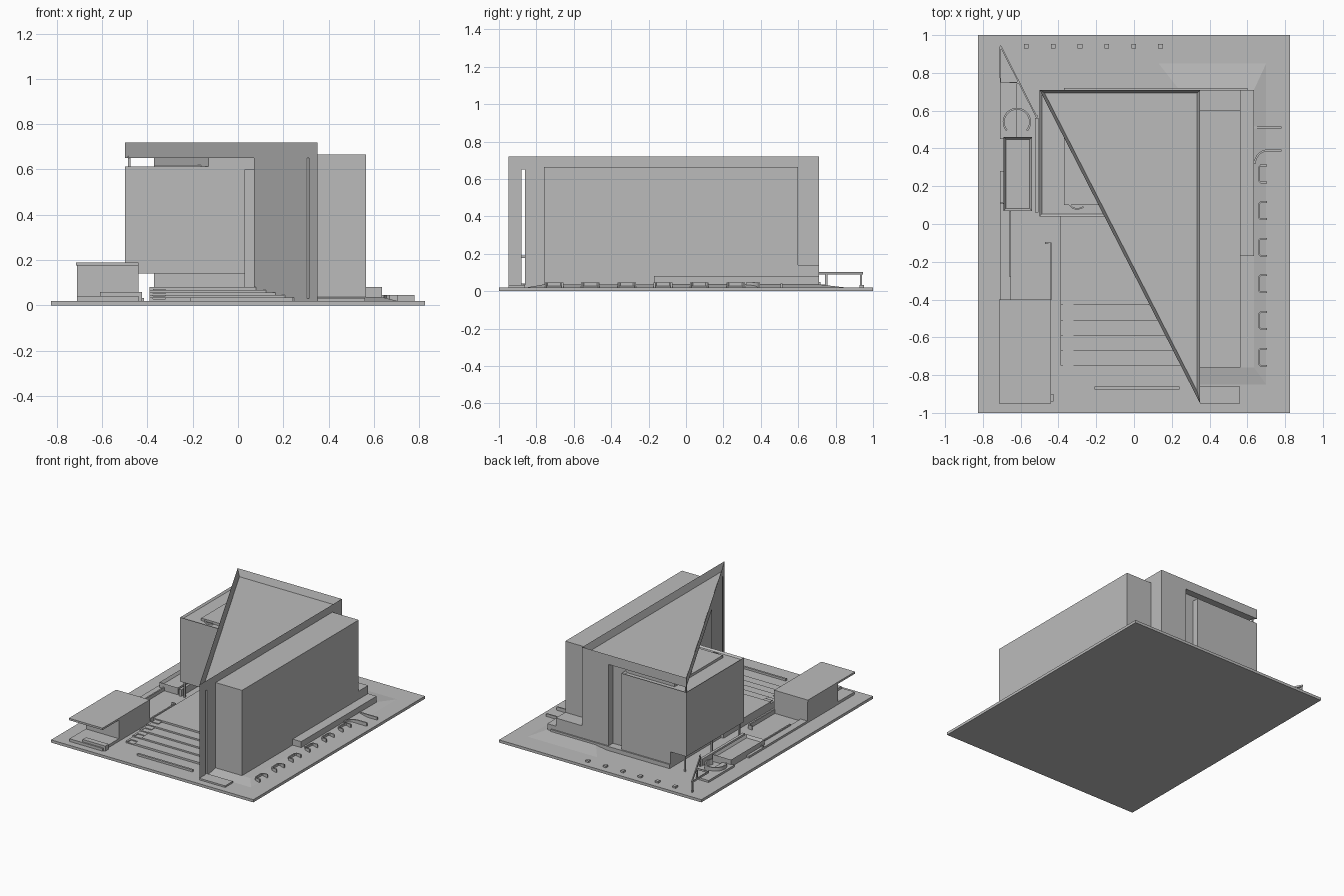
import bpy, bmesh, math
from mathutils import Vector

old = bpy.data.objects.get("Cube")
if old:
    bpy.data.objects.remove(old, do_unlink=True)

GREY = (0.5, 0.5, 0.5, 1)
mat = bpy.data.materials.new("plain grey")
mat.use_nodes = True
mat.diffuse_color = GREY
mat.node_tree.nodes["Principled BSDF"].inputs["Base Color"].default_value = GREY

GROUND = 0.02


def finish(name, bm):
    bmesh.ops.recalc_face_normals(bm, faces=bm.faces)
    mesh = bpy.data.meshes.new(name)
    bm.to_mesh(mesh)
    bm.free()
    mesh.materials.append(mat)
    ob = bpy.data.objects.new(name, mesh)
    bpy.context.collection.objects.link(ob)
    return ob


def prism(name, pts, z0, z1, rim=0, sink=0):
    """Extruded outline; rim and sink leave a parapet round a lowered deck."""
    bm = bmesh.new()
    face = bm.faces.new([bm.verts.new((x, y, z0)) for x, y in pts])
    geo = bmesh.ops.extrude_face_region(bm, geom=[face], use_keep_orig=True)["geom"]
    for v in geo:
        if isinstance(v, bmesh.types.BMVert):
            v.co.z = z1
    bmesh.ops.recalc_face_normals(bm, faces=bm.faces)
    if rim:
        top = max(bm.faces, key=lambda f: f.calc_center_median().z)
        bmesh.ops.inset_region(bm, faces=[top], thickness=rim, use_even_offset=True)
        for v in top.verts:
            v.co.z -= sink
    return finish(name, bm)


def box(name, x0, x1, y0, y1, z0, z1, rim=0, sink=0):
    return prism(name, [(x0, y0), (x1, y0), (x1, y1), (x0, y1)], z0, z1, rim, sink)


def wall(name, path, z0, z1, width=0.01):
    """Thin wall that follows an open path."""
    pts = [Vector(p) for p in path]
    left, right = [], []
    for i, p in enumerate(pts):
        d = (pts[min(i + 1, len(pts) - 1)] - pts[max(i - 1, 0)]).normalized()
        side = Vector((-d.y, d.x)) * width / 2
        left.append(p + side)
        right.append(p - side)
    return prism(name, left + right[::-1], z0, z1)


def arc(cx, cy, r, a0, a1, n=16):
    step = math.radians(a1 - a0) / n
    return [(cx + r * math.cos(math.radians(a0) + step * i),
             cy + r * math.sin(math.radians(a0) + step * i)) for i in range(n + 1)]


# Main triangle: its slanted side runs from the back corner to the front tip
BACK, TIP, RIGHT, LEFT = 0.71, -0.95, 0.35, -0.5


def slant(y):
    return LEFT + (RIGHT - LEFT) * (BACK - y) / (BACK - TIP)


box("ground_slab", -0.825, 0.825, -1, 1, 0, GROUND)

# Triangular hall with a parapet roof
prism("hall_roof", [(LEFT, BACK), (RIGHT, TIP), (RIGHT, BACK)], 0.65, 0.72, 0.016, 0.05)
hall = prism("hall_body", [(RIGHT, TIP), (RIGHT, BACK), (0.134, BACK), (0.134, 0.5),
                           (0.07, 0.5), (0.07, -0.403)], GROUND, 0.65)
prism("upper_core", [(-0.37, 0.66), (0.13, 0.66), (0.13, 0.04), (-0.13, 0.04),
                     (-0.37, 0.47)], 0.6, 0.652)
box("hall_core", -0.37, 0.14, 0.1, 0.66, GROUND, 0.62)

# Slot through the tip
cutter = box("slot_cutter", 0.1, 0.5, -0.88, -0.86, 0.03, 0.66)
cutter.hide_render = True
cutter.hide_viewport = True
cut = hall.modifiers.new("slot", "BOOLEAN")
cut.operation = "DIFFERENCE"
cut.object = cutter
cut.solver = "EXACT"

# Raised box on posts, with its roof edge and stair ring
box("raised_box", LEFT, 0.03, 0.04, BACK, 0.14, 0.613, 0.012, 0.012)
box("raised_box_base", -0.37, 0.03, 0.08, BACK, GROUND, 0.141)
wall("stair_ring", arc(-0.3, 0.13, 0.05, 30, 310), 0.598, 0.613, 0.008)
for y in (0.06, 0.38, 0.69):
    box("box_post", -0.485, -0.475, y, y + 0.01, GROUND, 0.142)
box("roof_post", -0.485, -0.475, 0.68, 0.69, 0.6, 0.66)

# Side block with plinths and the sloped bank round it
box("side_block", RIGHT, 0.565, -0.76, 0.6, GROUND, 0.665)
box("side_block_annex", RIGHT, 0.565, 0.6, BACK, GROUND, 0.14)
box("side_plinth", 0.565, 0.635, -0.17, BACK, GROUND, 0.08)
box("front_pool_edge", RIGHT, 0.56, -0.95, -0.86, GROUND, 0.032)
box("back_plinth", -0.37, 0.6, 0.5, BACK + 0.01, GROUND, 0.05)
bm = bmesh.new()
outer = [(0.13, 0.85), (0.7, 0.85), (0.7, -0.85), (RIGHT, -0.85)]
inner = [(0.24, BACK), (0.635, BACK), (0.635, -0.76), (RIGHT, -0.76)]
low = [bm.verts.new((x, y, GROUND)) for x, y in outer]
high = [bm.verts.new((x, y, 0.036)) for x, y in inner]
for i in range(3):
    bm.faces.new((low[i], low[i + 1], high[i + 1], high[i]))
bm.faces.new((low[3], low[0], high[0], high[3]))
bm.faces.new(high)
bm.faces.new(low[::-1])
finish("sloped_bank", bm)

# Parking kerbs and the curved ramp wall
for i in range(6):
    y = 0.265 - 0.194 * i
    path = [(0.705, y + 0.045), (0.67, y + 0.045), (0.66, y + 0.035),
            (0.66, y - 0.035), (0.67, y - 0.045), (0.705, y - 0.045)]
    wall("parking_kerb", path, GROUND, 0.045, 0.009)
wall("ramp_wall", [(0.78, 0.39)] + arc(0.71, 0.32, 0.07, 90, 180, 8), GROUND, 0.045)
wall("ramp_back_wall", [(0.635, 0.51), (0.78, 0.51)], GROUND, 0.04)

# Terrace and wide steps that end at the slanted wall
box("terrace", -0.39, 0.08, -0.43, 0.12, GROUND, 0.08)
for i in range(4):
    y = -0.75 + 0.08 * i
    box("wide_step", -0.32, slant(y), y, y + 0.08, GROUND, 0.034 + 0.011 * i)
    box("step_end", -0.39, -0.375, y, y + 0.08, GROUND, 0.034 + 0.011 * i)
for i in range(8):
    box("narrow_step", -0.375, -0.32, -0.75 + 0.04 * i, -0.42, GROUND, 0.027 + 0.0065 * i)
box("lowest_step", -0.21, 0.24, -0.875, -0.86, GROUND, 0.035)

# Pavilion with a flat overhanging roof
box("pavilion_floor", -0.71, -0.44, -0.95, -0.4, GROUND, 0.04)
box("pavilion_body", -0.71, -0.44, -0.76, -0.4, 0.04, 0.176)
box("pavilion_roof", -0.715, -0.44, -0.95, -0.4, 0.176, 0.19)
box("pavilion_counter", -0.61, -0.425, -0.94, -0.9, GROUND, 0.058)
wall("path_wall", [(-0.44, -0.4), (-0.44, -0.1), (-0.47, -0.1)], GROUND, 0.05)

# Side garden: walls, planter, round pool and corner frame
box("garden_planter", -0.69, -0.54, 0.07, 0.46, GROUND, 0.072, 0.012, 0.02)
wall("pool_rim", arc(-0.62, 0.54, 0.07, -40, 220, 24), GROUND, 0.06)
wall("garden_wall", [(-0.71, 0.11), (-0.68, 0.11), (-0.68, 0.21), (-0.655, 0.21),
                     (-0.655, -0.28)], GROUND, 0.045)
box("garden_strip", -0.71, -0.655, -0.4, 0.28, GROUND, 0.035)
wall("garden_side_wall", [(-0.515, 0.56), (-0.515, 0.06)], GROUND, 0.07, 0.02)
box("garden_bed", -0.71, -0.62, 0.45, 0.75, GROUND, 0.035)
wall("frame_beam", [(-0.708, 0.945), (-0.515, 0.565)], 0.09, 0.103, 0.008)
wall("frame_side_beam", [(-0.708, 0.94), (-0.708, 0.75), (-0.615, 0.75)], 0.09, 0.103, 0.006)
for x, y in ((-0.708, 0.935), (-0.515, 0.57), (-0.615, 0.75)):
    box("frame_post", x - 0.004, x + 0.004, y - 0.006, y + 0.006, GROUND, 0.1)

# Small blocks along the back edge
for i in range(6):
    x = -0.57 + 0.142 * i
    box("edge_block", x - 0.0125, x + 0.0125, 0.928, 0.953, GROUND, 0.033)
